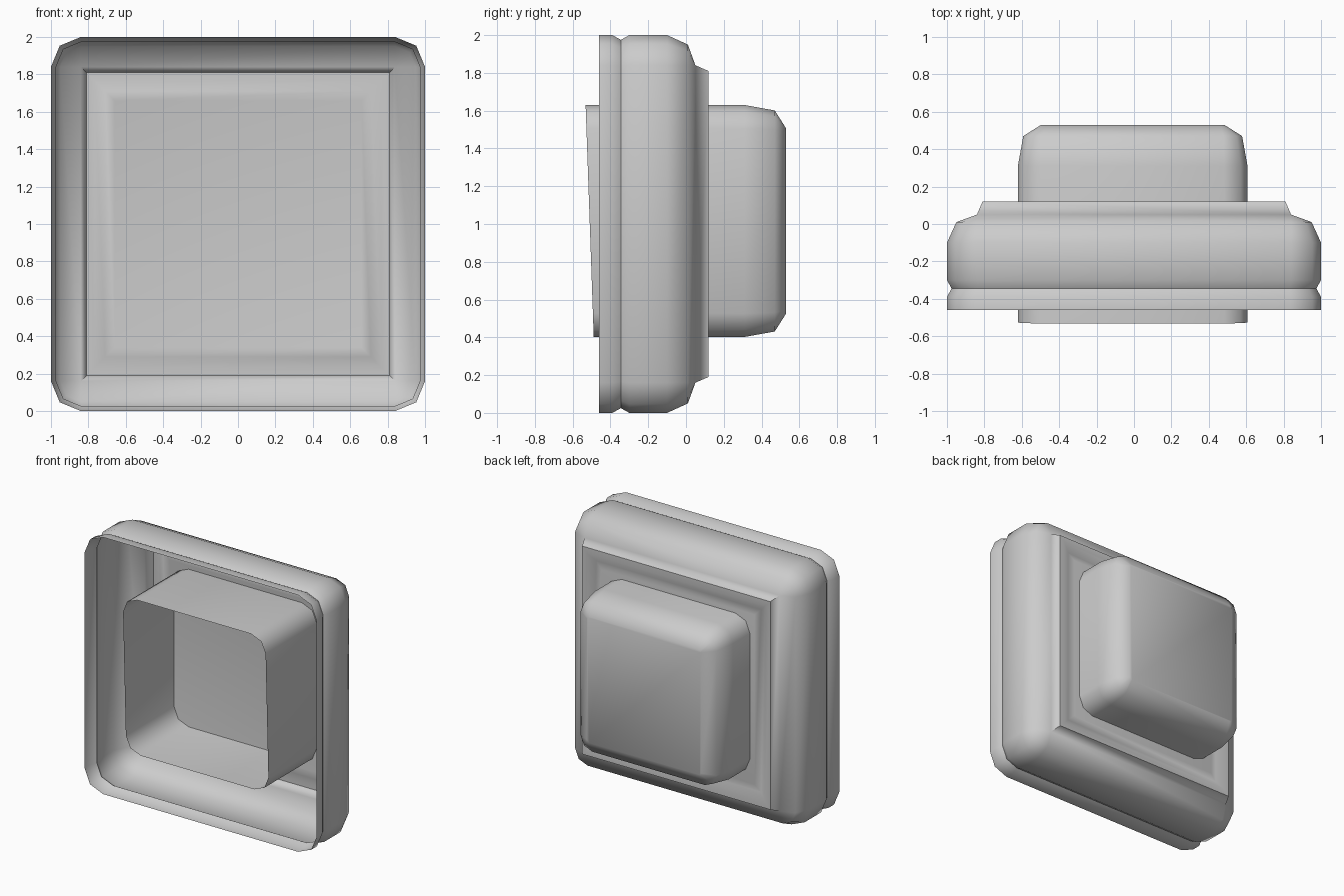
import bpy, bmesh, math

if "Cube" in bpy.data.objects:
    bpy.data.objects.remove(bpy.data.objects["Cube"])


def ring(h, r):
    """Rounded square with two-segment corners, in x-z."""
    pts = []
    for k, (sx, sz) in enumerate([(1, 1), (-1, 1), (-1, -1), (1, -1)]):
        for i in range(3):
            a = math.radians(90 * k + 45 * i)
            pts.append((sx * (h - r) + r * math.cos(a), sz * (h - r) + r * math.sin(a)))
    return pts


def shell(name, profile, cx, cz, lean=0.0):
    """Loft rounded squares (y, half size, radius); open front, closed back."""
    bm = bmesh.new()
    loops = []
    for n, (y, h, r) in enumerate(profile):
        loops.append([bm.verts.new((x + cx, y + (lean * z if n == 0 else 0), z + cz))
                      for x, z in ring(h, r)])
    for a, b in zip(loops, loops[1:]):
        for i in range(12):
            j = (i + 1) % 12
            bm.faces.new((a[i], a[j], b[j], b[i]))
    bm.faces.new(loops[-1])
    bmesh.ops.remove_doubles(bm, verts=bm.verts, dist=0.0005)
    bmesh.ops.recalc_face_normals(bm, faces=bm.faces)
    # make the back face +y
    back = max(bm.faces, key=lambda f: abs(f.normal.y) * f.calc_area())
    if back.normal.y < 0:
        bmesh.ops.reverse_faces(bm, faces=bm.faces)
    me = bpy.data.meshes.new(name)
    bm.to_mesh(me)
    bm.free()
    ob = bpy.data.objects.new(name, me)
    bpy.context.collection.objects.link(ob)
    bpy.context.view_layer.objects.active = ob
    ob.select_set(True)
    bpy.ops.object.shade_smooth_by_angle(angle=math.radians(50))
    ob.select_set(False)
    return ob


# Housing: grooved skirt, rounded shoulder, raised square rim, shallow recess
shell("housing", [
    (-0.46, 1.0, 0.16), (-0.39, 1.0, 0.16), (-0.345, 0.975, 0.14), (-0.30, 1.0, 0.16),
    (-0.10, 1.0, 0.16), (0.01, 0.95, 0.11), (0.05, 0.84, 0.0),
    (0.12, 0.81, 0.0), (0.12, 0.765, 0.0), (0.09, 0.71, 0.0), (0.10, 0.66, 0.0),
], 0, 1.0)

# Push button: hollow cap with a slightly leaning front rim
shell("button_cap", [
    (-0.51, 0.614, 0.125), (0.31, 0.614, 0.125), (0.47, 0.585, 0.10), (0.53, 0.49, 0.02),
], -0.007, 1.016, lean=-0.035)
